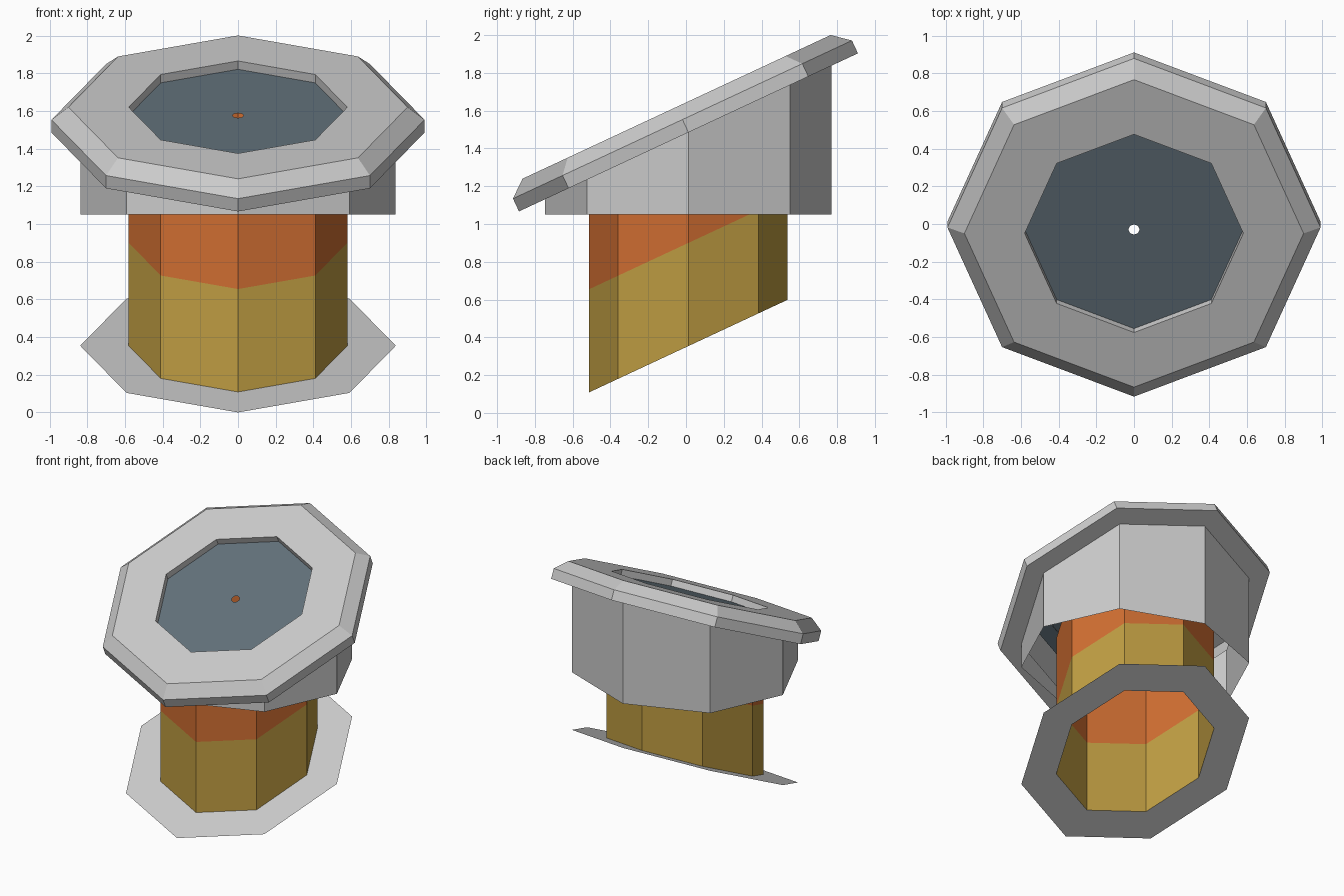
import bpy, bmesh, math
from mathutils import Vector

SIDES = 8
TILT = math.radians(25)
AXIS_Y = 0.013
NORMAL = Vector((0, -math.sin(TILT), math.cos(TILT)))

cube = bpy.data.objects.get("Cube")
if cube:
    bpy.data.objects.remove(cube, do_unlink=True)


def material(name, rgb):
    mat = bpy.data.materials.new(name)
    mat.use_nodes = True
    mat.diffuse_color = (*rgb, 1)
    bsdf = next(n for n in mat.node_tree.nodes if n.type == 'BSDF_PRINCIPLED')
    bsdf.inputs["Base Color"].default_value = (*rgb, 1)
    return mat


grey = material("light grey", (0.60, 0.60, 0.60))
orange = material("burnt orange", (0.62, 0.153, 0.031))
yellow = material("ochre yellow", (0.515, 0.333, 0.054))
slate = material("slate blue", (0.122, 0.165, 0.195))


def ring(radius, height, lift=0.0, flat=False):
    """Tilted octagon round the vertical axis, lifted along its own normal."""
    centre = Vector((0, AXIS_Y, height)) + NORMAL * lift
    points = []
    for i in range(SIDES):
        a = math.tau * i / SIDES
        y = radius * math.sin(a)
        rise = 0 if flat else y * math.sin(TILT)
        points.append(centre + Vector((radius * math.cos(a), y * math.cos(TILT), rise)))
    return points


def loft(name, rings, mats, band_mats=None):
    """Join successive rings with quads, one material per band."""
    bm = bmesh.new()
    loops = [[bm.verts.new(p) for p in r] for r in rings]
    for band, (low, high) in enumerate(zip(loops, loops[1:])):
        for i in range(SIDES):
            j = (i + 1) % SIDES
            face = bm.faces.new((low[i], low[j], high[j], high[i]))
            face.material_index = band_mats[band] if band_mats else 0
    mesh = bpy.data.meshes.new(name)
    bm.to_mesh(mesh)
    bm.free()
    for m in mats:
        mesh.materials.append(m)
    obj = bpy.data.objects.new(name, mesh)
    bpy.context.collection.objects.link(obj)
    return obj


BASE, SPLIT, TOP, CAP = 0.354, 0.90, 1.45, 1.485
TUBE, HOUSING = 0.58, 0.837

# Thin flange round the foot of the tube
loft("base_flange", [ring(HOUSING, BASE), ring(TUBE, BASE)], [grey])

# Open tube, yellow below and orange above
loft("inner_tube", [ring(TUBE, BASE), ring(TUBE, SPLIT), ring(TUBE, TOP)],
     [yellow, orange], [0, 1])

# Outer housing, cut level at the bottom
loft("outer_housing", [ring(HOUSING, 1.05, flat=True), ring(HOUSING, CAP)], [grey])

# Bevelled rim with an octagonal opening
profile = [(HOUSING, 0), (0.99, 0), (0.99, 0.075), (0.9, 0.149), (TUBE, 0.149), (TUBE, 0.09)]
loft("top_rim", [ring(r, CAP, lift) for r, lift in profile], [grey])

# Recessed disc with a small centre hole
loft("recessed_disc", [ring(0.70, CAP, 0.1), ring(0.03, CAP, 0.1)], [slate])
